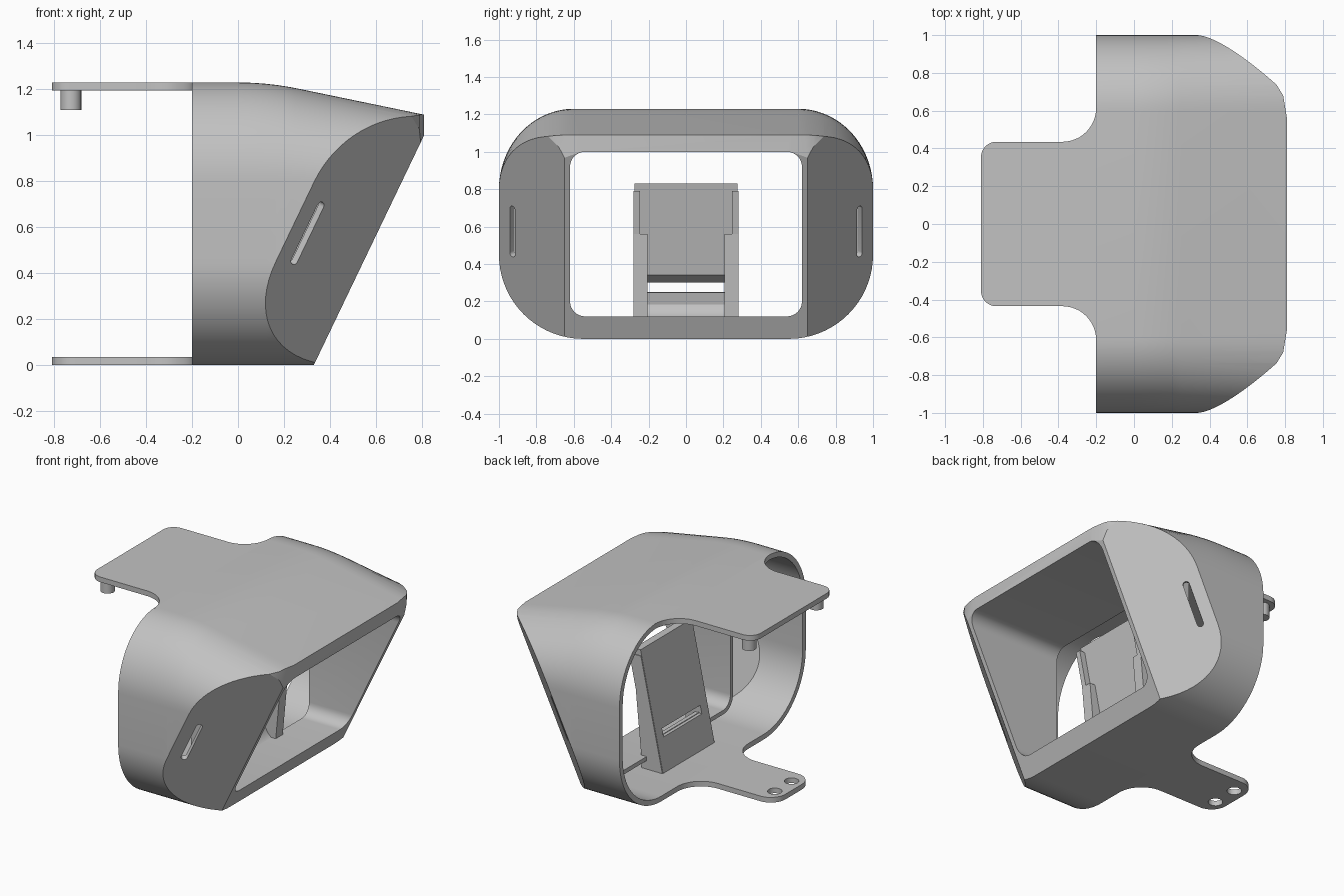
import bpy, bmesh
from math import sin, cos, pi
from mathutils import Vector

cube = bpy.data.objects.get("Cube")
if cube:
    bpy.data.objects.remove(cube)

grey = bpy.data.materials.new("plain_grey")
grey.use_nodes = True
colour = (0.54, 0.54, 0.54, 1)
grey.diffuse_color = colour
grey.node_tree.nodes["Principled BSDF"].inputs["Base Color"].default_value = colour


def finish(name, bm):
    bmesh.ops.recalc_face_normals(bm, faces=bm.faces)
    mesh = bpy.data.meshes.new(name)
    bm.to_mesh(mesh)
    bm.free()
    mesh.materials.append(grey)
    ob = bpy.data.objects.new(name, mesh)
    bpy.context.collection.objects.link(ob)
    return ob


def smooth(ob):
    bpy.ops.object.select_all(action='DESELECT')
    ob.select_set(True)
    bpy.context.view_layer.objects.active = ob
    bpy.ops.object.shade_smooth_by_angle(angle=0.4)


def cut(ob, cutters):
    """Subtract the cutters, bake the result and drop the cutters."""
    for c in cutters:
        c.hide_render = True
        mod = ob.modifiers.new("cut", 'BOOLEAN')
        mod.operation, mod.solver, mod.object = 'DIFFERENCE', 'EXACT', c
    deps = bpy.context.evaluated_depsgraph_get()
    mesh = bpy.data.meshes.new_from_object(ob.evaluated_get(deps))
    ob.modifiers.clear()
    ob.data = mesh
    for c in cutters:
        bpy.data.objects.remove(c)


def arc(cx, cy, rx, ry, a0, a1, n=12):
    return [(cx + rx * cos(a0 + (a1 - a0) * i / n),
             cy + ry * sin(a0 + (a1 - a0) * i / n)) for i in range(n + 1)]


def loft(rings):
    bm = bmesh.new()
    loops = [[bm.verts.new(p) for p in ring] for ring in rings]
    n = len(loops[0])
    for a, b in zip(loops, loops[1:]):
        for i in range(n):
            bm.faces.new((a[i], a[(i + 1) % n], b[(i + 1) % n], b[i]))
    bm.faces.new(loops[0])
    bm.faces.new(loops[-1])
    return bm


def prism(name, pts, lo, hi, place):
    """Extrude a 2D outline from lo to hi; place maps (u, v, w) to a point."""
    return finish(name, loft([[place(u, v, w) for u, v in pts] for w in (lo, hi)]))


def along_x(u, v, w): return (w, u, v)
def along_y(u, v, w): return (u, w, v)
def along_z(u, v, w): return (u, v, w)


def rounded(hw, z0, z1, r, n=8):
    return (arc(hw - r, z0 + r, r, r, -pi / 2, 0, n) + arc(hw - r, z1 - r, r, r, 0, pi / 2, n)
            + arc(-hw + r, z1 - r, r, r, pi / 2, pi, n) + arc(-hw + r, z0 + r, r, r, pi, 1.5 * pi, n))


# Hood: rounded section whose roof slopes down toward the opening
def roof(x):
    t = min(max(x / 0.25, 0), 1)
    return 1.23 - 0.0245 * t * t - max(x - 0.25, 0) * 0.207


def section(x, inset):
    top, w, r = roof(x), 1 - inset, 0.45 - inset
    half = (arc(0.55, 0.45, r, r, -pi / 2, 0, 18)
            + arc(0.60, 0.80, w - 0.60, top - inset - 0.80, 0, pi / 2, 18))
    return [(x, y, z) for y, z in half + [(-y, z) for y, z in reversed(half)]]


# Slanted front, two side facets and the softened upper corners
planes = [((0.33, 0, 0), (1, 0, -0.48))]
for s in (1, -1):
    planes += [((0.33, 0.65 * s, 0), (1, 1.09 * s, -0.48)),
               ((0.81, 0.56 * s, 0), (1, 0.17 * s, 0)),
               ((0.79, 0.68 * s, 0), (1, 0.62 * s, 0))]


def hood_solid(name, back, inset):
    stations = [back, 0] + [0.25 * i / 6 for i in range(1, 7)] + [0.81 - inset]
    bm = loft([section(x, inset) for x in stations])
    for co, no in planes:
        no = Vector(no).normalized()
        bmesh.ops.bisect_plane(bm, geom=bm.verts[:] + bm.edges[:] + bm.faces[:], dist=1e-5,
                               plane_co=Vector(co) - no * inset, plane_no=no, clear_outer=True)
        bmesh.ops.holes_fill(bm, edges=[e for e in bm.edges if e.is_boundary])
    return finish(name, bm)


# Hollow it, leaving a thin window tunnel, then cut the window and strap slots
hood = hood_solid("hood", -0.2, 0)
cavity = hood_solid("cavity_cutter", -0.3, 0.035)
cut(cavity, [prism("tunnel_wall", rounded(0.648, 0.092, 1.028, 0.1), 0.1, 1.0, along_x)])
window = prism("window_cutter", rounded(0.62, 0.12, 1.0, 0.08), 0.0, 1.0, along_x)
slots = []
for s in (1, -1):
    out = Vector((1, 1.09 * s, -0.48)).normalized()
    up = Vector((0.48, 0, 1)).normalized()
    side = up.cross(out)
    mid = Vector((0.30, 0.925 * s, 0.575))
    slots.append(prism("slot_cutter", rounded(0.02, -0.15, 0.15, 0.0199, 5), -0.07, 0.1,
                       lambda u, v, w: mid + side * u + up * v + out * w))
cut(hood, [cavity, window] + slots)
smooth(hood)


# Tabs at the back, with filleted roots and rounded ends
def tab(name, hw, z0, z1, root, corner):
    half = ([(-0.19, hw + root)] + arc(-0.2 - root, hw + root, root, root, 0, -pi / 2)
            + arc(-0.81 + corner, hw - corner, corner, corner, pi / 2, pi, 8))
    pts = half + [(x, -y) for x, y in reversed(half)]
    return prism(name, pts, z0, z1, along_z)


top_tab = tab("top_tab", 0.435, 1.195, 1.23, 0.18, 0.08)
smooth(top_tab)
bottom_tab = tab("bottom_tab", 0.2, 0, 0.035, 0.18, 0.11)
cut(bottom_tab, [prism("hole_cutter", arc(-0.73, y, 0.045, 0.045, 0, 2 * pi, 24)[:-1],
                       -0.1, 0.1, along_z) for y in (-0.09, 0.09)])
smooth(bottom_tab)
for label, y in (("left", 0.36), ("right", -0.36)):
    smooth(prism(label + "_peg", arc(-0.727, y, 0.045, 0.045, 0, 2 * pi, 24)[:-1],
                 1.11, 1.2, along_z))


# Leaning stand inside the hood
def lean(z, d=0):
    return (-0.02 + 0.2125 * (z - 0.035) + d, z)


plate = prism("stand_plate", [lean(0.03), lean(0.83), lean(0.83, 0.05), lean(0.03, 0.05)],
              -0.275, 0.275, along_y)
cut(plate, [prism("stand_slot_cutter",
                  [lean(0.24, -0.1), lean(0.29, -0.1), lean(0.30), lean(0.34, 0.05),
                   lean(0.36, 0.1), lean(0.25, 0.1)], -0.205, 0.205, along_y)])
scoop = ([lean(0.03, 0.02), lean(0.25, 0.02)]
         + arc(0.14, 0.25, 0.09, 0.14, pi, 1.5 * pi, 8) + [(0.14, 0.03)])
smooth(prism("stand_foot", scoop, -0.21, 0.21, along_y))
for label, s in (("left", 1), ("right", -1)):
    prism(label + "_stand_cheek",
          [lean(0.03, 0.002), lean(0.56, 0.002), lean(0.56, 0.09), (0.14, 0.12), (0.14, 0.03)],
          0.205 * s, 0.28 * s, along_y)
    prism(label + "_stand_rail",
          [lean(0.55, 0.002), lean(0.79, 0.002), lean(0.79, 0.09), lean(0.55, 0.09)],
          0.245 * s, 0.28 * s, along_y)
